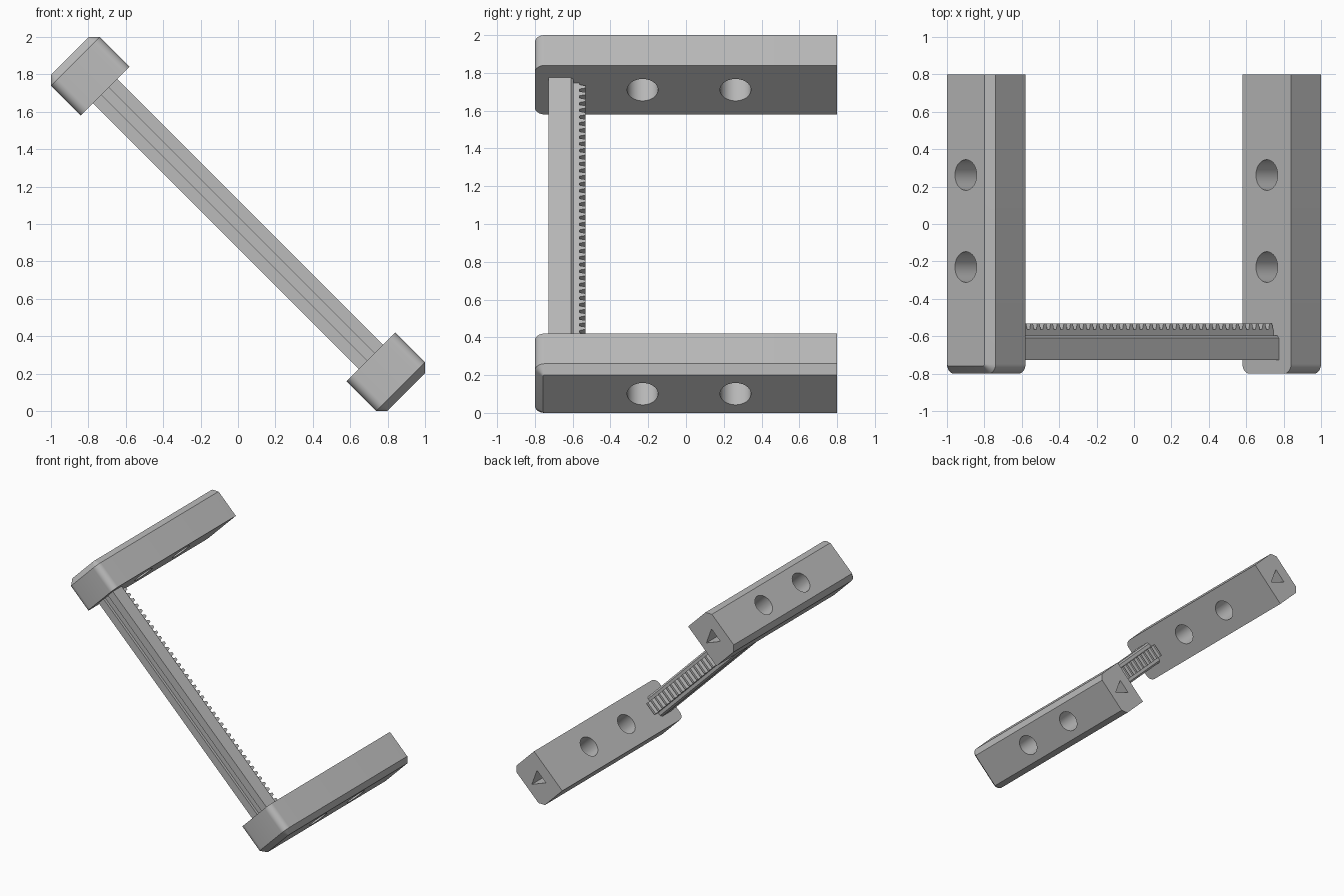
import bpy, bmesh, math
from mathutils import Vector

if "Cube" in bpy.data.objects:
    bpy.data.objects.remove(bpy.data.objects["Cube"])

R2 = math.sqrt(2)
grey = bpy.data.materials.new("satin_grey")
grey.diffuse_color = (0.5, 0.5, 0.5, 1)
grey.use_nodes = True
grey.node_tree.nodes["Principled BSDF"].inputs["Base Color"].default_value = grey.diffuse_color


def P(u, w, y):
    """u runs down the diagonal bar, w across it, y front to back."""
    return Vector(((u + w) / R2, y, 1 + (w - u) / R2))


def loft(name, rings):
    """Skin a list of equal-length point rings and cap both ends."""
    bm = bmesh.new()
    vs = [[bm.verts.new(P(*p)) for p in ring] for ring in rings]
    n = len(vs[0])
    for a, b in zip(vs, vs[1:]):
        for i in range(n):
            j = (i + 1) % n
            bm.faces.new((a[i], a[j], b[j], b[i]))
    bm.faces.new(vs[0][::-1])
    bm.faces.new(vs[-1])
    bmesh.ops.recalc_face_normals(bm, faces=bm.faces)
    me = bpy.data.meshes.new(name)
    bm.to_mesh(me)
    bm.free()
    me.materials.append(grey)
    ob = bpy.data.objects.new(name, me)
    bpy.context.collection.objects.link(ob)
    return ob


def cut(ob, cutters):
    """Subtract cutters, keep the result, remove the cutters."""
    for c in cutters:
        m = ob.modifiers.new("cut", "BOOLEAN")
        m.operation, m.solver, m.object = "DIFFERENCE", "EXACT", c
    dg = bpy.context.evaluated_depsgraph_get()
    me = bpy.data.meshes.new_from_object(ob.evaluated_get(dg))
    ob.modifiers.clear()
    ob.data = me
    for c in cutters:
        bpy.data.objects.remove(c)


def smooth(ob, deg):
    bpy.ops.object.select_all(action="DESELECT")
    ob.select_set(True)
    bpy.context.view_layer.objects.active = ob
    bpy.ops.object.shade_smooth_by_angle(angle=math.radians(deg))


# Jaw outline: square at the back, rounded at the two front corners
HALF, FRONT, BACK, RAD, CH = 0.184, -0.8, 0.8, 0.052, 0.042


def outline(u, inset):
    h, f, r = HALF - inset, FRONT + inset, RAD - inset
    pts = [(u, h, BACK), (u, -h, BACK)]
    for cx, start in ((-h + r, 180), (h - r, 270)):
        for k in range(9):
            a = math.radians(start + 90 * k / 8)
            pts.append((u, cx + r * math.cos(a), f + r + r * math.sin(a)))
    return pts


def jaw(name, s):
    # Body with a chamfered outer face
    ob = loft(name, [outline(s * 1.004, 0), outline(s * 1.23, 0), outline(s * 1.272, CH)])
    cutters = []
    # Two through holes
    for y in (-0.23, 0.262):
        ring = [(0.082 * math.cos(k * math.pi / 20), y + 0.082 * math.sin(k * math.pi / 20))
                for k in range(40)]
        cutters.append(loft("hole_cutter", [[(s * u, *p) for p in ring] for u in (0.95, 1.33)]))
    # Triangular socket in the back end
    tri = [(-0.045, 0.058), (-0.045, -0.058), (0.08, 0)]
    cutters.append(loft("socket_cutter", [[(s * 1.137 + u, w, y) for u, w in tri]
                                          for y in (0.65, 0.85)]))
    cut(ob, cutters)
    smooth(ob, 25)


jaw("upper_jaw", -1)
jaw("lower_jaw", 1)

# Bar: chamfered back edges, shallow groove down the front
half = [(0.028, -0.705), (0.028, -0.727), (0.092, -0.727), (0.092, -0.61), (0.078, -0.595)]
section = half + [(-w, y) for w, y in reversed(half)]
loft("bar", [[(u, w, y) for w, y in section] for u in (-1.01, 1.01)])

# Toothed rack along the back of the bar
N, ROOT, TIP = 40, -0.563, -0.533
pitch = 2.008 / N
side = [(-1.004, -0.6)]
for i in range(N):
    u = -1.004 + i * pitch
    side += [(u, ROOT), (u + 0.25 * pitch, ROOT), (u + 0.4 * pitch, TIP),
             (u + 0.75 * pitch, TIP), (u + 0.9 * pitch, ROOT)]
side += [(1.004, ROOT), (1.004, -0.6)]
loft("toothed_rack", [[(u, w, y) for u, y in side] for w in (-0.052, 0.052)])
